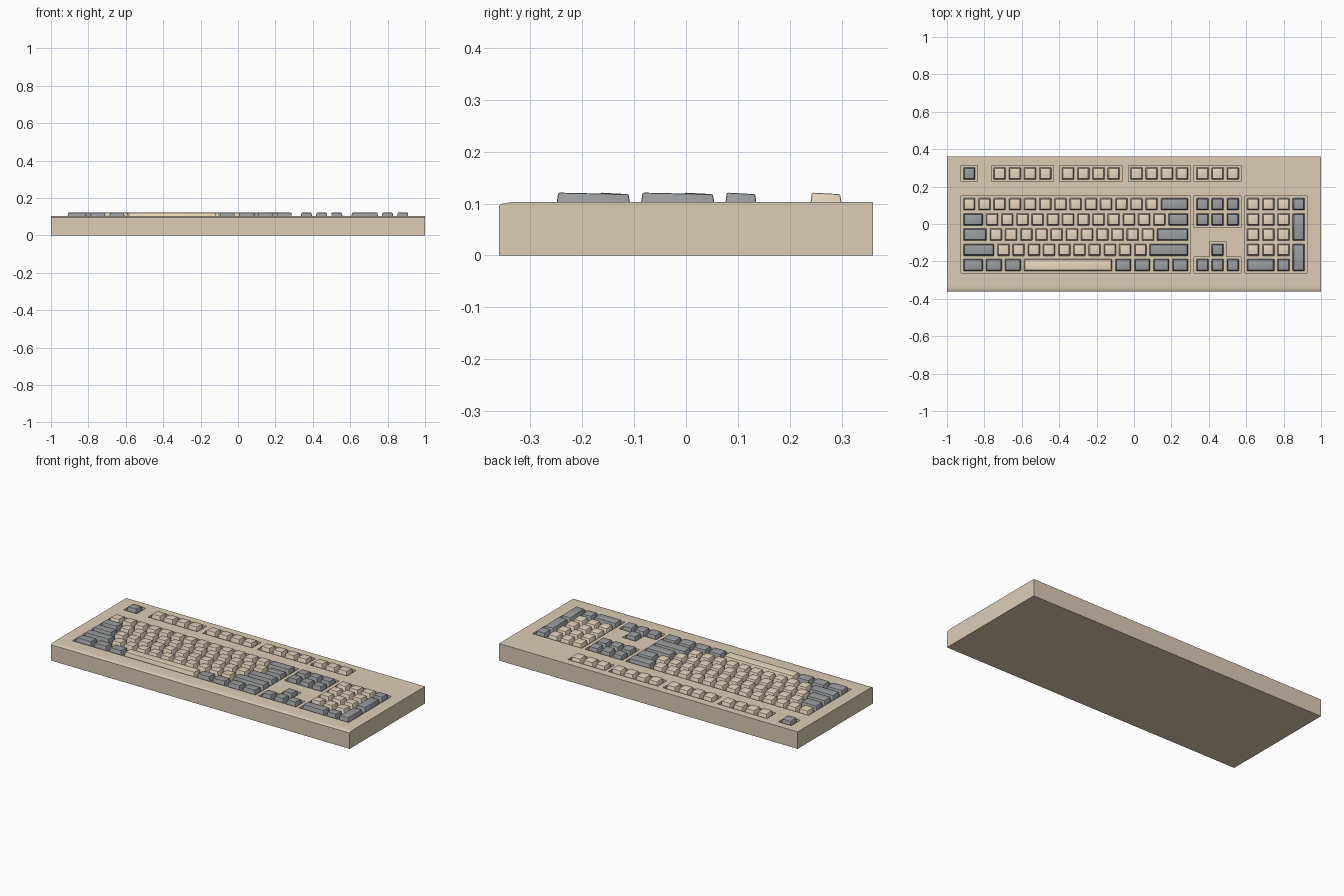
import bpy, bmesh
from mathutils import Vector

if "Cube" in bpy.data.objects:
    bpy.data.objects.remove(bpy.data.objects["Cube"])

U = 0.0813                       # key pitch
X0 = -0.9215                     # left edge of the key field
TOP, FLOOR = 0.103, 0.088        # case top and key well floor
ROW = [0.106 - U * i for i in range(5)]   # row centres, number row first
FROW = 0.270                     # function row centre
NAV, PAD = 15 + 1 / 3, 18 + 2 / 3         # block starts in key units


def material(name, rgb):
    m = bpy.data.materials.new(name)
    m.diffuse_color = (*rgb, 1)
    m.use_nodes = True
    m.node_tree.nodes["Principled BSDF"].inputs["Base Color"].default_value = m.diffuse_color
    return m


CASE = material("case_beige", (0.72, 0.61, 0.47))
BEIGE = material("key_beige", (0.76, 0.65, 0.50))
CREAM = material("space_cream", (0.80, 0.69, 0.51))
GREY = material("key_grey", (0.32, 0.33, 0.34))


def finish(name, bm, mat):
    bmesh.ops.recalc_face_normals(bm, faces=bm.faces)
    me = bpy.data.meshes.new(name)
    bm.to_mesh(me)
    bm.free()
    ob = bpy.data.objects.new(name, me)
    bpy.context.collection.objects.link(ob)
    if mat:
        me.materials.append(mat)
    return ob


def prism(bm, pts, offset):
    f = bm.faces.new([bm.verts.new(p) for p in pts])
    r = bmesh.ops.extrude_face_region(bm, geom=[f])
    vs = [v for v in r["geom"] if isinstance(v, bmesh.types.BMVert)]
    bmesh.ops.translate(bm, verts=vs, vec=Vector(offset))


def add_key(bm, u, y, w=1, h=1):
    """Tapered keycap: u = left edge in units, y = row centre, h grows towards the front."""
    cx, cy = X0 + (u + w / 2) * U, y - (h - 1) * U / 2
    hx, hy = w * U / 2 - 0.0095, h * U / 2 - 0.0095
    g = bmesh.ops.create_cube(bm, size=2)
    for v in g["verts"]:
        sx, sy, up = v.co.x, v.co.y, v.co.z > 0
        grow = -0.004 if up else 0.001
        v.co = (cx + sx * (hx + grow), cy + sy * (hy + grow),
                (0.1195 - 0.0015 * sy) if up else FLOOR - 0.001)
    edges = {e for v in g["verts"] for e in v.link_edges
             if max(w.co.z for w in e.verts) > TOP}
    bmesh.ops.bevel(bm, geom=list(edges), offset=0.003, segments=2,
                    profile=0.5, affect='EDGES')


def keys(name, mat, specs):
    bm = bmesh.new()
    for s in specs:
        add_key(bm, *s)
    return finish(name, bm, mat)


def run(start, count, y):
    return [(start + i, y) for i in range(count)]


# Case: side profile with a rounded front lip, swept across the width
bm = bmesh.new()
profile = [(-0.36, 0), (-0.36, 0.096), (-0.357, 0.0985), (-0.35, 0.1005),
           (-0.341, 0.1022), (-0.33, TOP), (0.36, TOP), (0.36, 0)]
prism(bm, [(-1, y, z) for y, z in profile], (2, 0, 0))
case = finish("case", bm, CASE)

# Key wells, cut as one helper object
bm = bmesh.new()
M = 0.003


def well(u0, u1, y_back, y_front):
    a, b = X0 + u0 * U - M, X0 + u1 * U + M
    t, f = y_back + U / 2 + M, y_front - U / 2 - M
    prism(bm, [(a, f, FLOOR), (b, f, FLOOR), (b, t, FLOOR), (a, t, FLOOR)], (0, 0, 0.1))


well(0, 15, ROW[0], ROW[4])
well(NAV, NAV + 3, ROW[0], ROW[1])
well(PAD, PAD + 4, ROW[0], ROW[4])
for u, n in ((0, 1), (2, 4), (6.5, 4), (11, 4), (NAV, 3)):
    well(u, u + n, FROW, FROW)
ax = [X0 + (NAV + i) * U for i in range(4)]
y0, y1, y2 = ROW[4] - U / 2 - M, ROW[4] + U / 2 + M, ROW[3] + U / 2 + M
tee = [(ax[0] - M, y0), (ax[3] + M, y0), (ax[3] + M, y1), (ax[2] + M, y1),
       (ax[2] + M, y2), (ax[1] - M, y2), (ax[1] - M, y1), (ax[0] - M, y1)]
prism(bm, [(x, y, FLOOR) for x, y in tee], (0, 0, 0.1))
cutter = finish("well_cutter", bm, None)
cutter.hide_render = True
mod = case.modifiers.new("wells", 'BOOLEAN')
mod.operation, mod.solver, mod.object = 'DIFFERENCE', 'EXACT', cutter
bpy.context.view_layer.objects.active = case
case.select_set(True)
bpy.ops.object.modifier_apply(modifier="wells")
bpy.data.objects.remove(cutter)

# Function row
keys("escape_key", GREY, [(0, FROW)])
keys("function_keys", BEIGE, [k for u in (2, 6.5, 11) for k in run(u, 4, FROW)])
keys("system_keys", BEIGE, run(NAV, 3, FROW))

# Main block
keys("character_keys", BEIGE, run(0, 13, ROW[0]) + run(1.5, 12, ROW[1])
     + run(1.75, 11, ROW[2]) + run(2.25, 10, ROW[3]))
keys("space_bar", CREAM, [(4, ROW[4], 6)])
keys("modifier_keys", GREY,
     [(13, ROW[0], 2), (0, ROW[1], 1.5), (13.5, ROW[1], 1.5),
      (0, ROW[2], 1.75), (12.75, ROW[2], 2.25),
      (0, ROW[3], 2.25), (12.25, ROW[3], 2.75), (0, ROW[4], 1.5)]
     + [(u, ROW[4], 1.25) for u in (1.5, 2.75, 10, 11.25, 12.5, 13.75)])

# Navigation block and arrows
keys("navigation_keys", GREY, run(NAV, 3, ROW[0]) + run(NAV, 3, ROW[1]))
keys("arrow_keys", GREY, [(NAV + 1, ROW[3])] + run(NAV, 3, ROW[4]))

# Number pad
keys("pad_number_keys", BEIGE, [k for r in ROW[:4] for k in run(PAD, 3, r)])
keys("pad_grey_keys", GREY,
     [(PAD + 3, ROW[0]), (PAD + 3, ROW[1], 1, 2), (PAD + 3, ROW[3], 1, 2),
      (PAD, ROW[4], 2), (PAD + 2, ROW[4])])

# Smooth the rounded edges, keep hard corners
for ob in bpy.data.objects:
    ob.select_set(True)
    bpy.context.view_layer.objects.active = ob
bpy.ops.object.shade_smooth_by_angle(angle=0.6)
